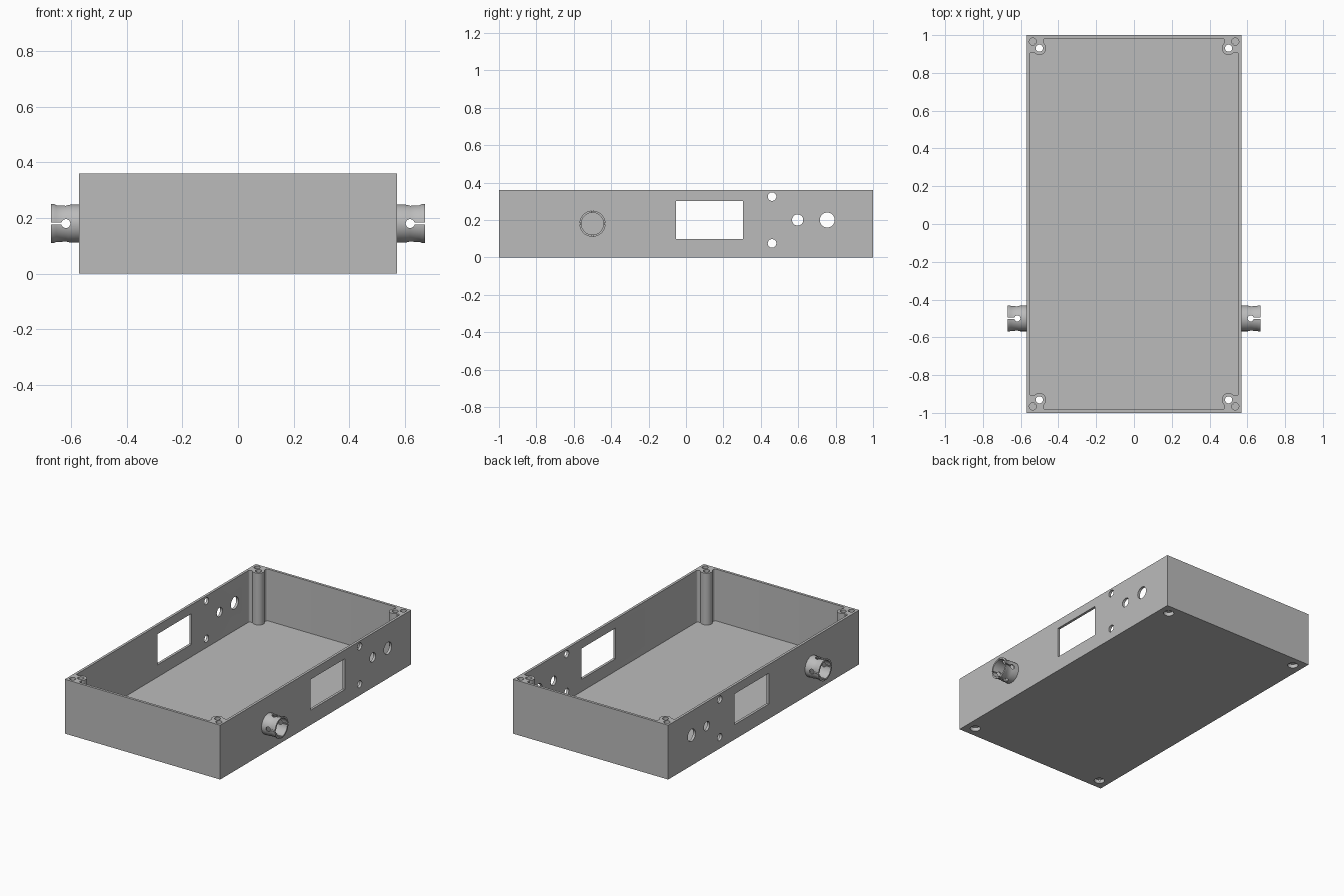
import bpy, bmesh
from math import cos, sin, pi, radians
from mathutils import Matrix, Vector

if "Cube" in bpy.data.objects:
    bpy.data.objects.remove(bpy.data.objects["Cube"])

W, L, H, WALL = 0.57, 1.0, 0.36, 0.017   # half width, half length, height, wall
POST = 0.069                             # post centre, inset from the outer corner
POST_R = 0.036

grey = bpy.data.materials.new("plain grey")
grey.use_nodes = True
grey.diffuse_color = (0.5, 0.5, 0.5, 1)
grey.node_tree.nodes["Principled BSDF"].inputs["Base Color"].default_value = (0.5, 0.5, 0.5, 1)


def finish(name, bm):
    bmesh.ops.recalc_face_normals(bm, faces=bm.faces)
    mesh = bpy.data.meshes.new(name)
    bm.to_mesh(mesh)
    bm.free()
    mesh.materials.append(grey)
    obj = bpy.data.objects.new(name, mesh)
    bpy.context.collection.objects.link(obj)
    return obj


def prism(name, outline, z0, z1):
    bm = bmesh.new()
    face = bm.faces.new([bm.verts.new((x, y, z0)) for x, y in outline])
    top = bmesh.ops.extrude_face_region(bm, geom=[face])["geom"]
    verts = [v for v in top if isinstance(v, bmesh.types.BMVert)]
    bmesh.ops.translate(bm, vec=(0, 0, z1 - z0), verts=verts)
    return finish(name, bm)


def box(name, lo, hi):
    return prism(name, [(lo[0], lo[1]), (hi[0], lo[1]), (hi[0], hi[1]), (lo[0], hi[1])], lo[2], hi[2])


def rod(name, centre, radius, length, axis="Z", radius2=None, sides=32):
    bm = bmesh.new()
    turn = {"X": Matrix.Rotation(pi / 2, 4, "Y"), "Y": Matrix.Rotation(pi / 2, 4, "X"),
            "Z": Matrix.Identity(4)}[axis]
    bmesh.ops.create_cone(bm, cap_ends=True, segments=sides, radius1=radius,
                          radius2=radius if radius2 is None else radius2, depth=length,
                          matrix=Matrix.Translation(Vector(centre)) @ turn)
    return finish(name, bm)


def cut(target, cutter):
    mod = target.modifiers.new("cut", "BOOLEAN")
    mod.operation = "DIFFERENCE"
    mod.solver = "EXACT"
    mod.object = cutter
    bpy.context.view_layer.objects.active = target
    bpy.ops.object.modifier_apply(modifier=mod.name)
    bpy.data.objects.remove(cutter)


def smooth(obj):
    bpy.ops.object.select_all(action="DESELECT")
    obj.select_set(True)
    bpy.context.view_layer.objects.active = obj
    bpy.ops.object.shade_smooth_by_angle(angle=radians(30))


# Cavity outline of one corner, as insets from the inner walls
c = POST - WALL
r = 0.011
lobe = [(r - r * cos(a * pi / 12), c + 0.023 + r - r * sin(a * pi / 12)) for a in range(7)]
arc = [(c + POST_R * cos(t), c + POST_R * sin(t))
       for t in (radians(140 - i * 190 / 24) for i in range(25))]
corner = lobe + arc + [(v, u) for u, v in reversed(lobe)]

outline = []
for sx, sy in ((1, 1), (-1, 1), (-1, -1), (1, -1)):
    pts = [(sx * (W - WALL - u), sy * (L - WALL - v)) for u, v in corner]
    outline += pts if sx * sy > 0 else pts[::-1]

# Open enclosure with corner posts
case = box("enclosure", (-W, -L, 0), (W, L, H))
cut(case, prism("cavity", outline, WALL, H + 0.1))

# Screw holes, countersinks and corner pockets
for sx in (-1, 1):
    for sy in (-1, 1):
        x, y = sx * (W - POST), sy * (L - POST)
        cut(case, rod("screw_hole", (x, y, H / 2), 0.019, H + 0.1))
        cut(case, rod("counterbore", (x, y, 0), 0.032, 0.05))
        cut(case, rod("pocket", (sx * (W - 0.034), sy * (L - 0.034), H / 2 + WALL), 0.019, H))

# Openings through both long sides
cut(case, box("display_window", (-W - 0.1, -0.053, 0.098), (W + 0.1, 0.305, 0.302)))
for y, z, rad in ((0.46, 0.325, 0.023), (0.46, 0.075, 0.023), (0.597, 0.2, 0.03), (0.755, 0.2, 0.04)):
    cut(case, rod("side_hole", (0, y, z), rad, 3, "X"))
smooth(case)


# Slotted bayonet sockets
def socket(name, side):
    profile = [(0.565, 0.068), (0.61, 0.068), (0.618, 0.066), (0.652, 0.066), (0.66, 0.07),
               (0.671, 0.07), (0.671, 0.059), (0.565, 0.059)]
    bm = bmesh.new()
    n, y0, z0 = 48, -0.5, 0.18
    rings = [[bm.verts.new((side * x, y0 + q * cos(2 * pi * i / n), z0 + q * sin(2 * pi * i / n)))
              for x, q in profile] for i in range(n)]
    m = len(profile)
    for i in range(n):
        a, b = rings[i], rings[(i + 1) % n]
        for j in range(m):
            k = (j + 1) % m
            bm.faces.new((a[j], a[k], b[k], b[j]))
    obj = finish(name, bm)
    xs = sorted((side * 0.618, side * 0.7))
    for axis in "YZ":
        cut(obj, rod("keyhole", (side * 0.618, y0, z0), 0.016, 0.3, axis))
        hy, hz = (0.15, 0.004) if axis == "Y" else (0.004, 0.15)
        cut(obj, box("slot", (xs[0], y0 - hy, z0 - hz), (xs[1], y0 + hy, z0 + hz)))
    smooth(obj)


socket("left_socket", 1)
socket("right_socket", -1)
